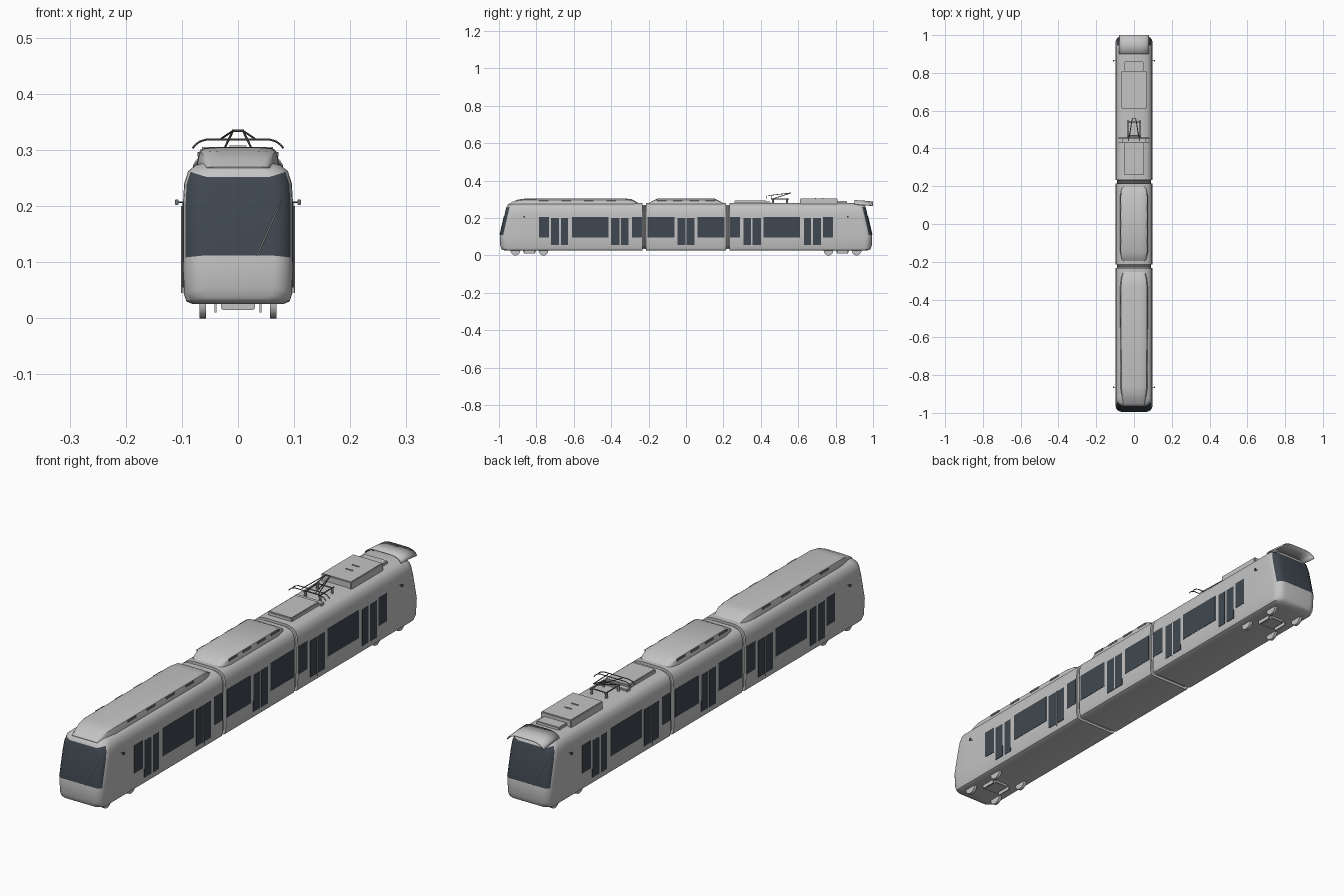
import bpy, bmesh, math
from mathutils import Vector

cube = bpy.data.objects.get("Cube")
if cube:
    bpy.data.objects.remove(cube, do_unlink=True)


def material(name, rgb):
    m = bpy.data.materials.new(name)
    m.use_nodes = True
    m.diffuse_color = (*rgb, 1)
    m.node_tree.nodes["Principled BSDF"].inputs["Base Color"].default_value = (*rgb, 1)
    return m


GREY = material("light grey paint", (0.55, 0.55, 0.55))
GLASS = material("dark blue glass", (0.05, 0.064, 0.08))
DARK = material("dark grey metal", (0.16, 0.16, 0.165))


def finish(name, bm, mats, smooth=True):
    bmesh.ops.recalc_face_normals(bm, faces=bm.faces[:])
    me = bpy.data.meshes.new(name)
    bm.to_mesh(me)
    bm.free()
    for m in mats:
        me.materials.append(m)
    ob = bpy.data.objects.new(name, me)
    bpy.context.collection.objects.link(ob)
    if smooth:
        bpy.ops.object.select_all(action='DESELECT')
        ob.select_set(True)
        bpy.context.view_layer.objects.active = ob
        bpy.ops.object.shade_smooth_by_angle(angle=math.radians(35))
    return ob


def loft(name, rings, mats=(GREY,), rule=None):
    """Skin rings of mirrored points, capping both ends with rows of quads."""
    bm = bmesh.new()
    rows = [[bm.verts.new(p) for p in r] for r in rings]
    n = len(rows[0])
    for a, b in zip(rows, rows[1:]):
        for i in range(n):
            j = (i + 1) % n
            bm.faces.new((a[i], a[j], b[j], b[i]))
    for r in (rows[0], rows[-1]):
        for i in range(n // 2 - 1):
            bm.faces.new((r[i], r[i + 1], r[n - 2 - i], r[n - 1 - i]))
    if rule:
        for f in bm.faces:
            f.material_index = rule(f.calc_center_median())
    return finish(name, bm, mats)


def ring(half, place):
    """Mirror a half section of (x, z) and place each point."""
    pts = half + [(-x, z) for x, z in reversed(half)]
    return [place(x, z) for x, z in pts]


def box(name, lo, hi, mat=GREY, bevel=0):
    bm = bmesh.new()
    bmesh.ops.create_cube(bm, size=1)
    for v in bm.verts:
        v.co = [(a + b) / 2 + c * (b - a) for a, b, c in zip(lo, hi, v.co)]
    if bevel:
        bmesh.ops.bevel(bm, geom=bm.edges[:], offset=bevel, segments=2, affect='EDGES')
    return finish(name, bm, [mat], bevel > 0)


def tube(name, points, radius, mat=DARK, sides=8):
    """Straight cylinders joining a chain of points."""
    bm = bmesh.new()
    for a, b in zip(points, points[1:]):
        a, b = Vector(a), Vector(b)
        made = bmesh.ops.create_cone(bm, cap_ends=True, segments=sides, radius1=radius,
                                     radius2=radius, depth=(b - a).length)["verts"]
        turn = (b - a).to_track_quat('Z', 'Y')
        for v in made:
            v.co = turn @ v.co + (a + b) / 2
    return finish(name, bm, [mat])


# Car bodies
SECTION = [(.08, .025), (.092, .03), (.097, .045), (.098, .108), (.098, .205),
           (.096, .24), (.089, .262), (.076, .273), (.05, .28)]
END, R = 0.995, 0.035


def lean(z):
    return max(0, z - .11) * .23 + max(0, z - .26) * .8 + max(0, .06 - z) * .3


def nose_ring(s, t):
    inset = R * (1 - math.cos(t))

    def place(x, z):
        z2 = .15 + (z - .15) * (1 - 2.5 * inset)
        return x * (1 - inset / .098), s * (END - R + R * math.sin(t) - lean(z2)), z2
    return ring(SECTION, place)


def straight(y, k=1.0):
    return ring(SECTION, lambda x, z: (x * k, y, .15 + (z - .15) * k))


def windscreen(c):
    return int(.108 < c.z < .253 and abs(c.y) + lean(c.z) > END - R / 2)


for s, word in ((-1, "front"), (1, "rear")):
    rings = [straight(s * y) for y in (.232, .55, .88)]
    rings += [nose_ring(s, math.radians(a)) for a in range(0, 91, 15)]
    loft(word + "_car_body", rings, (GREY, GLASS), windscreen)
    # Flexible joint with ribs
    loft(word + "_joint", [straight(s * (.212 + .004 * i), .93 if i % 2 else .9)
                           for i in range(6)])
loft("middle_car_body", [straight(y) for y in (-.215, 0, .215)])

# Side windows and door panes, repeated on both ends and both sides
WINDOWS = [(.062, .207), (.236, .29), (.415, .61), (.733, .785)]
PANES = [(.004, .045), (.308, .348), (.356, .4), (.632, .668), (.68, .722)]
for sx in (-1, 1):
    for sy in (-1, 1):
        for kind, spans, z0, z1 in (("side_window", WINDOWS, .095, .205),
                                    ("door_pane", PANES, .055, .199)):
            for a, b in spans:
                y0, y1 = sorted((sy * a, sy * b))
                box(kind, (sx * .097 - .002, y0, z0), (sx * .097 + .002, y1, z1), GLASS)
        tube("door_rail", [(sx * .1, sy * .352, .045), (sx * .1, sy * .352, .2)], .0015, GREY)
        # Cab mirrors
        y = sy * .865
        tube("mirror_arm", [(sx * .095, y, .207), (sx * .109, y, .207)], .0015)
        box("mirror", (sx * .109 - .003, y - .004, .202), (sx * .109 + .003, y + .004, .212),
            DARK, .001)

# Windscreen wipers
for s in (-1, 1):
    tube("wiper", [(-s * x, s * (END + .001 - lean(z)), z)
                   for x, z in ((.034, .112), (.078, .21))], .0012, GREY)

# Roof fairings with side vents
HUMP = [(1, 0), (.97, .45), (.92, .8), (.82, .95), (.5, 1)]


def fairing(name, stations):
    loft(name, [ring(HUMP, lambda x, z: (x * w, y, .268 + z * (top - .268)))
                for y, w, top in stations])


fairing("front_fairing", [(-.955, .055, .27), (-.93, .062, .286), (-.9, .068, .298),
                          (-.86, .073, .304), (-.33, .074, .305), (-.29, .07, .3),
                          (-.25, .06, .278)])
fairing("middle_fairing", [(-.2, .06, .278), (-.185, .068, .288), (-.15, .074, .305),
                           (.15, .074, .305), (.185, .068, .288), (.2, .06, .278)])
for y in (-.76, -.64, -.52, -.4, -.13, -.045, .045, .13):
    for sx in (-1, 1):
        box("roof_vent", (sx * .069 - .003, y - .025, .288), (sx * .069 + .003, y + .025, .296),
            DARK)

# Rear roof equipment
box("equipment_low", (-.052, .26, .27), (.052, .43, .294), GREY, .003)
box("equipment_step", (-.06, .43, .27), (.06, .452, .287), GREY, .002)
box("equipment_high", (-.067, .61, .27), (.065, .81, .305), GREY, .003)
box("equipment_end", (-.05, .81, .27), (.05, .86, .291), GREY, .002)
for y in (.69, .73):
    box("lifting_lug", (-.015, y, .304), (.015, y + .004, .308))

# Pantograph
for sx in (-1, 1):
    for y in (.465, .54):
        tube("insulator", [(sx * .032, y, .275), (sx * .032, y, .3)], .005, GREY)
    tube("base_rail", [(sx * .032, .455, .301), (sx * .032, .55, .301)], .0025)
    tube("lower_arm", [(sx * .024, .465, .303), (sx * .009, .56, .334)], .002)
    tube("upper_arm", [(sx * .009, .56, .334), (sx * .03, .44, .32)], .0018)
for y in (.465, .54):
    tube("base_bar", [(-.034, y, .301), (.034, y, .301)], .0025)
tube("knee_bar", [(-.011, .56, .334), (.011, .56, .334)], .002)
for y in (.432, .455):
    half = [(.055, .319), (.068, .315), (.076, .309), (.081, .303)]
    tube("collector_bow", [(-x, y, z) for x, z in reversed(half)]
         + [(x, y, z) for x, z in half], .0018)

# Arched visor over the rear windscreen
visor_half = [(.08, .27), (.074, .28), (.062, .288), (.04, .293)]
outline = visor_half + [(x - .001, z + .002) for x, z in reversed(visor_half)]
bm = bmesh.new()
sheets = []
for y, drop in ((.9, -.003), (.95, 0), (1, .005)):
    arch = [(-x, z) for x, z in visor_half] + [(x, z) for x, z in reversed(visor_half)]
    sheets.append([bm.verts.new((x, y, z - drop)) for x, z in arch])
for a, b in zip(sheets, sheets[1:]):
    for i in range(len(a) - 1):
        bm.faces.new((a[i], a[i + 1], b[i + 1], b[i]))
visor = finish("rear_visor", bm, [GREY])
visor.modifiers.new("thickness", 'SOLIDIFY').thickness = .003

# Bogies
for s in (-1, 1):
    for y in (.762, .912):
        for sx in (-1, 1):
            tube("wheel", [(sx * .057, s * y, .026), (sx * .069, s * y, .026)], .026, GREY, 24)
    y = s * .837
    box("bogie_beam", (-.03, y - .035, .015), (.03, y + .035, .03), GREY, .002)
    for sx in (-1, 1):
        box("brake_bracket", (sx * .04 - .002, y - .03, .01), (sx * .04 + .002, y + .03, .03))
